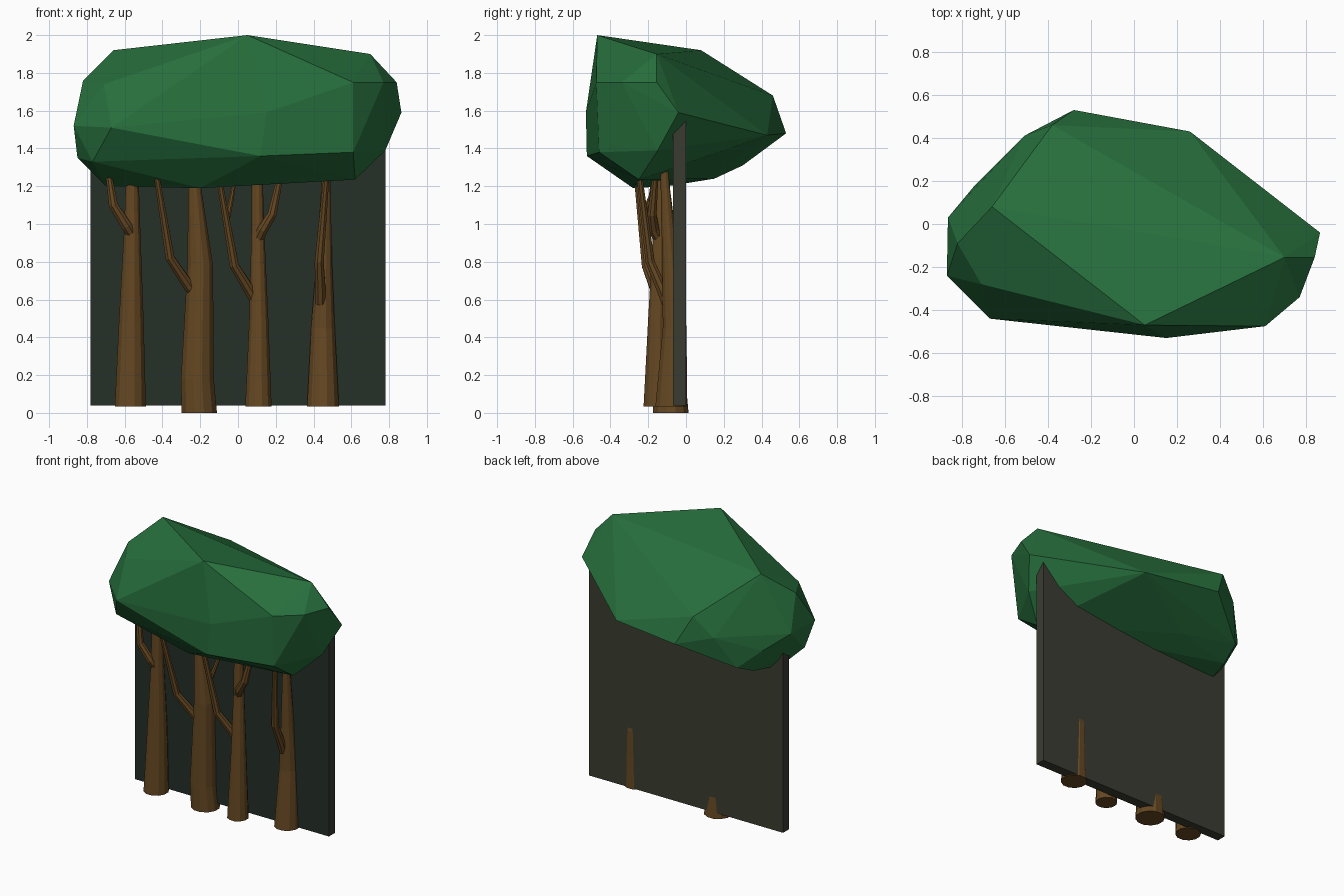
import bpy, bmesh, math
from mathutils import Vector


def material(name, rgb):
    m = bpy.data.materials.new(name)
    m.diffuse_color = (*rgb, 1)
    return m


GREEN = material("leaf green", (0.02, 0.16, 0.046))
BROWN = material("bark brown", (0.13, 0.064, 0.016))
DARK = material("shade green", (0.018, 0.029, 0.020))
GREY = material("board grey", (0.042, 0.046, 0.031))


def finish(bm, name, *mats):
    bmesh.ops.recalc_face_normals(bm, faces=bm.faces)
    me = bpy.data.meshes.new(name)
    bm.to_mesh(me)
    bm.free()
    ob = bpy.data.objects.new(name, me)
    for m in mats:
        me.materials.append(m)
    bpy.context.collection.objects.link(ob)
    return ob


def limb(name, path, sides, flat_ends=False):
    """Tapered tube through (x, y, z, radius) stations."""
    bm = bmesh.new()
    pts = [Vector(p[:3]) for p in path]
    rings = []
    for i, p in enumerate(path):
        d = pts[min(i + 1, len(pts) - 1)] - pts[max(i - 1, 0)]
        rot = Vector((0, 0, 1)).rotation_difference(d)
        ring = []
        for k in range(sides):
            a = 2 * math.pi * (k + 0.5) / sides
            off = Vector((math.cos(a), math.sin(a), 0)) * p[3]
            ring.append(bm.verts.new(pts[i] + (off if flat_ends else rot @ off)))
        rings.append(ring)
    for a, b in zip(rings, rings[1:]):
        for k in range(sides):
            n = (k + 1) % sides
            bm.faces.new((a[k], a[n], b[n], b[k]))
    bm.faces.new(rings[0])
    bm.faces.new(rings[-1])
    return finish(bm, name, BROWN)


# faceted leaf canopy: hull around its corner points
corners = [
    (0.05, -0.47, 2.0), (-0.66, 0.08, 1.92), (0.70, -0.155, 1.90), (-0.42, -0.14, 1.93),
    (0.61, -0.475, 1.75), (0.84, -0.155, 1.75), (0.865, -0.04, 1.59), (0.77, -0.34, 1.75),
    (0.15, -0.53, 1.59), (0.12, -0.525, 1.36), (0.61, -0.46, 1.38), (0.78, -0.15, 1.39),
    (0.62, -0.25, 1.235), (-0.2, -0.28, 1.19), (-0.70, -0.10, 1.20), (-0.85, -0.15, 1.35),
    (-0.77, -0.30, 1.33), (-0.67, -0.44, 1.51), (-0.31, -0.44, 1.73), (-0.71, -0.28, 1.74),
    (-0.82, -0.09, 1.76), (-0.87, -0.24, 1.52), (-0.865, 0.03, 1.52), (-0.74, 0.18, 1.42),
    (-0.38, 0.46, 1.68), (-0.51, 0.41, 1.54), (-0.28, 0.53, 1.48), (0.26, 0.43, 1.47),
    (-0.62, 0.30, 1.31), (-0.65, 0.15, 1.24), (-0.26, 0.20, 1.30),
]
bm = bmesh.new()
for c in corners:
    bm.verts.new(c)
res = bmesh.ops.convex_hull(bm, input=bm.verts)
bmesh.ops.delete(bm, geom=[v for v in bm.verts if not v.link_faces], context='VERTS')
finish(bm, "canopy", GREEN)

# backing board, front face in a darker green
bm = bmesh.new()
bmesh.ops.create_cube(bm, size=1)
for v in bm.verts:
    v.co = (v.co.x * 1.56, v.co.y * 0.07 - 0.035, v.co.z * 1.56 + 0.82)
bm.normal_update()
for f in bm.faces:
    f.material_index = 1 if f.normal.y < -0.5 else 0
finish(bm, "backing_board", GREY, DARK)

# four tapering trunks
trunks = [
    [(-0.57, -0.125, 0.035, 0.085), (-0.565, -0.12, 0.48, 0.068), (-0.56, -0.125, 0.98, 0.044), (-0.56, -0.13, 1.4, 0.03)],
    [(-0.205, -0.08, 0, 0.097), (-0.215, -0.09, 0.18, 0.09), (-0.2, -0.10, 0.78, 0.07), (-0.23, -0.12, 1.2, 0.035), (-0.24, -0.13, 1.4, 0.03)],
    [(0.108, -0.155, 0.035, 0.072), (0.11, -0.15, 0.5, 0.052), (0.105, -0.14, 0.95, 0.036), (0.10, -0.14, 1.4, 0.027)],
    [(0.45, -0.078, 0.035, 0.087), (0.45, -0.06, 0.45, 0.065), (0.455, -0.08, 0.75, 0.046), (0.465, -0.11, 1.2, 0.025), (0.47, -0.12, 1.4, 0.02)],
]
for i, t in enumerate(trunks):
    limb(f"trunk_{i + 1}", t, 12, True)

# branches rising into the leaves
branches = [
    [(-0.565, -0.14, 0.95), (-0.59, -0.16, 0.99), (-0.66, -0.18, 1.10), (-0.69, -0.16, 1.30)],
    [(-0.20, -0.11, 0.61), (-0.26, -0.13, 0.67), (-0.36, -0.19, 0.82), (-0.43, -0.26, 1.25)],
    [(0.10, -0.14, 0.58), (0.06, -0.16, 0.65), (-0.02, -0.21, 0.78), (-0.10, -0.26, 1.24)],
    [(0.11, -0.15, 0.93), (0.13, -0.17, 0.97), (0.18, -0.18, 1.05), (0.23, -0.16, 1.28)],
    [(0.435, -0.10, 0.58), (0.435, -0.13, 0.66), (0.43, -0.19, 0.80), (0.47, -0.25, 1.28)],
    [(-0.065, -0.235, 1.0), (-0.05, -0.22, 1.06), (-0.03, -0.18, 1.16), (-0.015, -0.16, 1.27)],
]
for i, b in enumerate(branches):
    radii = (0.03, 0.03, 0.026, 0.016) if i < 5 else (0.015, 0.015, 0.013, 0.01)
    limb(f"branch_{i + 1}", [(*p, r) for p, r in zip(b, radii)], 8)
